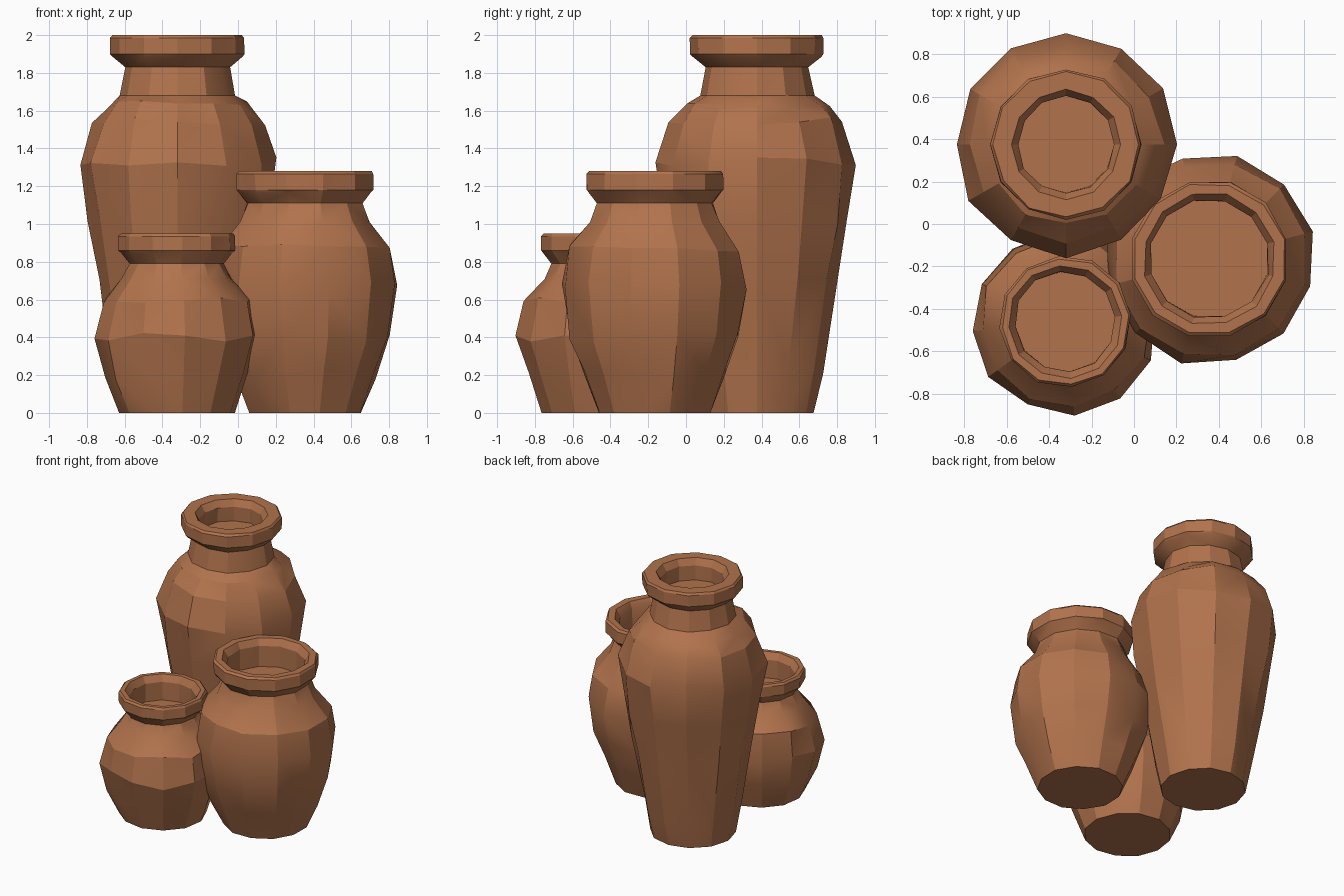
import bpy, bmesh, math, random

if "Cube" in bpy.data.objects:
    bpy.data.objects.remove(bpy.data.objects["Cube"])

random.seed(4)
SIDES = 12

clay = bpy.data.materials.new("terracotta clay")
clay.diffuse_color = (0.44, 0.17, 0.073, 1)
clay.use_nodes = True
clay.node_tree.nodes["Principled BSDF"].inputs["Base Color"].default_value = clay.diffuse_color


def make_jar(name, cx, cy, turn, profile):
    """Spin an (r, z) profile into a closed, slightly hand-worn jar."""
    bm = bmesh.new()
    rings = []
    for i, (r, z) in enumerate(profile):
        body = 0 < i < len(profile) - 9          # only the belly is uneven
        ring = []
        for k in range(SIDES):
            a = turn + 2 * math.pi * k / SIDES
            rr = r * 1.01 + (random.uniform(-0.012, 0.012) if body else random.uniform(-0.004, 0.004))
            zz = z + (random.uniform(-0.025, 0.025) if body else 0)
            ring.append(bm.verts.new((cx + rr * math.cos(a), cy + rr * math.sin(a), zz)))
        rings.append(ring)
    for lo, hi in zip(rings, rings[1:]):
        for k in range(SIDES):
            n = (k + 1) % SIDES
            bm.faces.new((lo[k], lo[n], hi[n], hi[k]))
    bm.faces.new(rings[0][::-1])     # base
    bm.faces.new(rings[-1])          # floor inside the mouth
    bmesh.ops.recalc_face_normals(bm, faces=bm.faces[:])
    bmesh.ops.triangulate(bm, faces=[f for f in bm.faces if len(f.verts) == 4])
    mesh = bpy.data.meshes.new(name)
    bm.to_mesh(mesh)
    bm.free()
    mesh.materials.append(clay)
    ob = bpy.data.objects.new(name, mesh)
    bpy.context.collection.objects.link(ob)
    bpy.ops.object.select_all(action='DESELECT')
    ob.select_set(True)
    bpy.context.view_layer.objects.active = ob
    bpy.ops.object.shade_smooth_by_angle(angle=math.radians(24))


def rim(neck, neck_z, r, low, top, mouth, depth):
    """Flared neck, thick lip and recessed mouth."""
    return [(neck, neck_z), (r - 0.015, low - 0.015), (r, low), (r, top - 0.015),
            (r - 0.012, top), (mouth + 0.03, top), (mouth, top - 0.05), (mouth, top - depth)]


# Tall jar at the back
make_jar("tall_jar", -0.32, 0.375, 0.0,
         [(0.30, 0), (0.34, 0.22), (0.42, 0.7), (0.48, 1.02), (0.52, 1.33),
          (0.455, 1.54), (0.37, 1.63), (0.30, 1.68)]
         + rim(0.272, 1.83, 0.352, 1.90, 2.0, 0.225, 0.16))

# Medium jar on the right
make_jar("medium_jar", 0.355, -0.165, 0.26,
         [(0.30, 0), (0.38, 0.2), (0.455, 0.4), (0.495, 0.67), (0.455, 0.87), (0.35, 1.01)]
         + rim(0.312, 1.11, 0.37, 1.18, 1.28, 0.28, 0.21))

# Small jar at the front left
make_jar("small_jar", -0.325, -0.46, 0.1,
         [(0.305, 0), (0.38, 0.19), (0.43, 0.4), (0.395, 0.6), (0.29, 0.71)]
         + rim(0.25, 0.79, 0.308, 0.86, 0.95, 0.235, 0.19))
